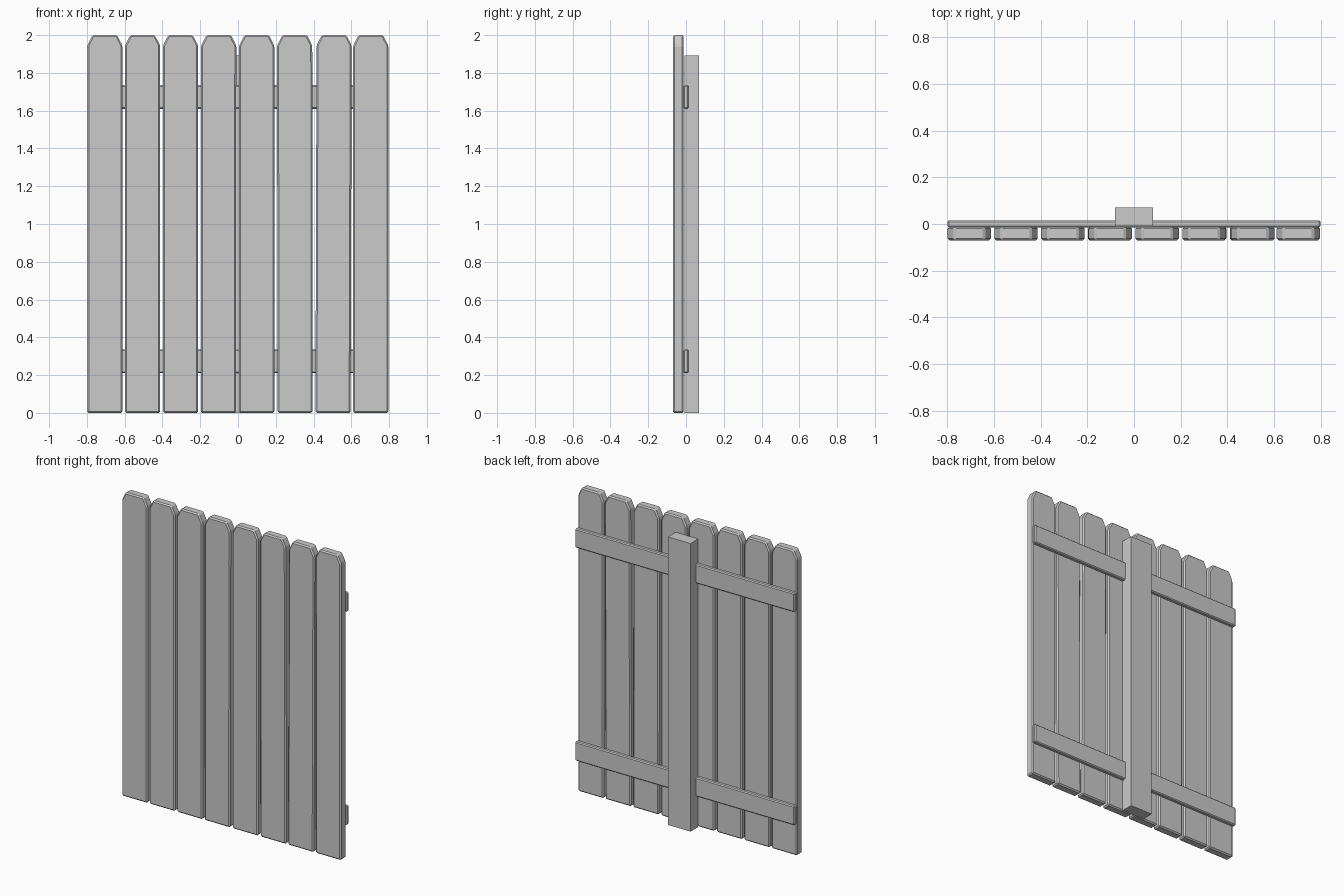
import bpy, bmesh

if "Cube" in bpy.data.objects:
    bpy.data.objects.remove(bpy.data.objects["Cube"])

def finish(bm, name, bevel=0.0):
    bmesh.ops.recalc_face_normals(bm, faces=bm.faces)
    if bevel:
        bmesh.ops.bevel(bm, geom=bm.edges[:], offset=bevel, segments=1,
                        affect='EDGES', clamp_overlap=True)
    me = bpy.data.meshes.new(name)
    bm.to_mesh(me)
    bm.free()
    ob = bpy.data.objects.new(name, me)
    bpy.context.collection.objects.link(ob)
    return ob

def prism(name, outline, y0, y1, bevel=0.0):
    """Extrude an x/z outline from y0 to y1."""
    bm = bmesh.new()
    face = bm.faces.new([bm.verts.new((x, y0, z)) for x, z in outline])
    ext = bmesh.ops.extrude_face_region(bm, geom=[face])
    verts = [v for v in ext['geom'] if isinstance(v, bmesh.types.BMVert)]
    bmesh.ops.translate(bm, verts=verts, vec=(0, y1 - y0, 0))
    return finish(bm, name, bevel)

def rect(x0, x1, z0, z1):
    return [(x0, z0), (x1, z0), (x1, z1), (x0, z1)]

# Pickets with clipped top corners, each leaning very slightly
W, CX, CZ = 0.093, 0.028, 0.055
centres = [-0.705, -0.505, -0.304, -0.103, 0.099, 0.301, 0.506, 0.703]
leans = [0, 0, 0, 0.001, 0, -0.001, 0.003, 0]
for i, (c, lean) in enumerate(zip(centres, leans)):
    plank = prism(f"picket_{i + 1}",
                  [(-W, 0), (W, 0), (W, 2 - CZ), (W - CX, 2),
                   (-W + CX, 2), (-W, 2 - CZ)], -0.07, -0.012, 0.008)
    plank.location.x = c - lean
    plank.rotation_euler.y = lean

# Horizontal rails behind the pickets
for name, z in (("lower_rail", 0.21), ("upper_rail", 1.61)):
    prism(name, rect(-0.798, 0.798, z, z + 0.125), -0.014, 0.015, 0.006)

# Square post at the back
prism("post", rect(-0.082, 0.082, 0, 1.893), -0.009, 0.07)
